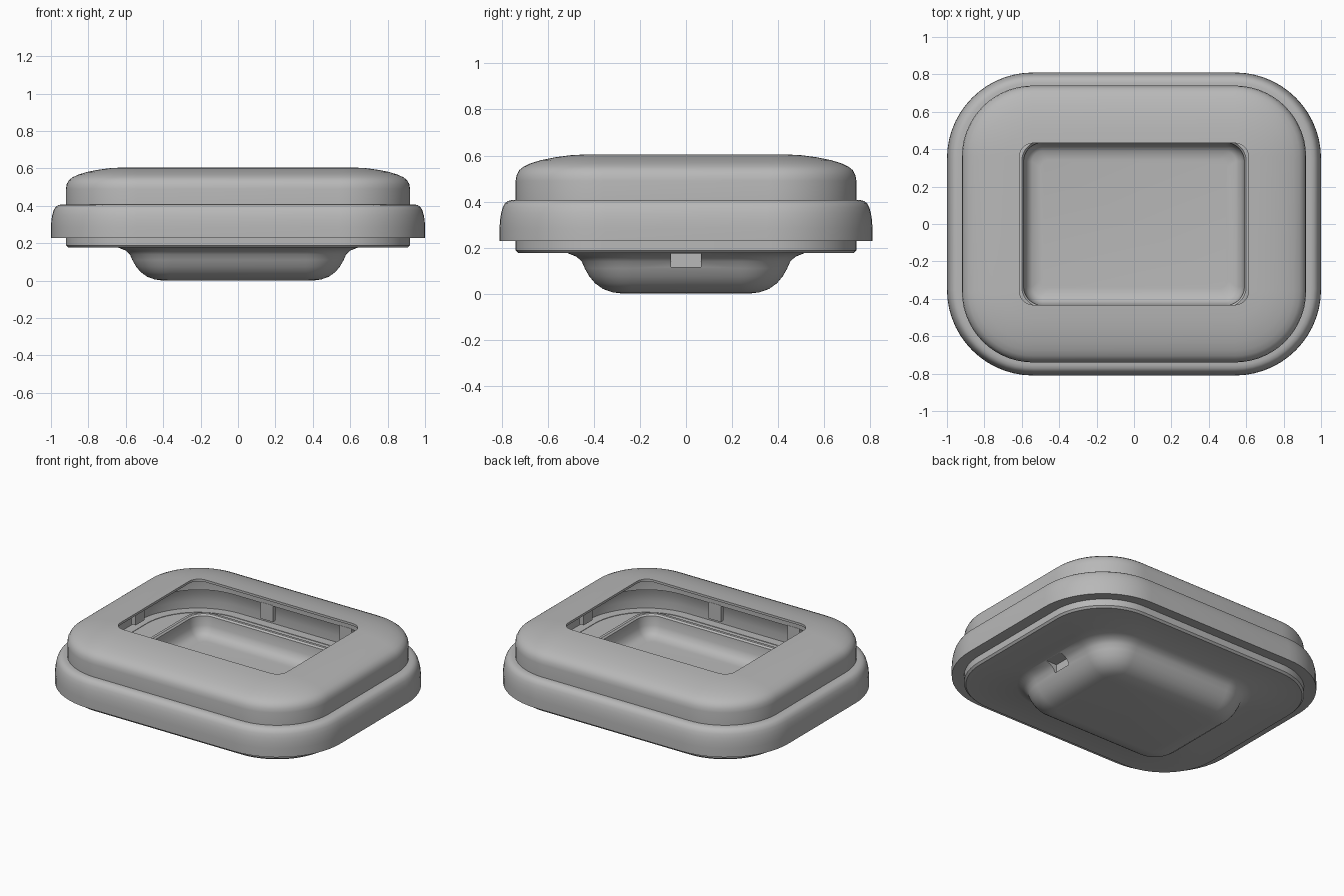
import bpy, bmesh
from math import cos, sin, pi, radians

if "Cube" in bpy.data.objects:
    bpy.data.objects.remove(bpy.data.objects["Cube"])

SEG = 14  # segments per rounded corner
grey = bpy.data.materials.new("dark_grey")
grey.diffuse_color = (.48, .48, .48, 1)
grey.use_nodes = True
grey.node_tree.nodes["Principled BSDF"].inputs["Base Color"].default_value = grey.diffuse_color


def ring(hx, hy, r, z):
    pts = []
    for k, (sx, sy) in enumerate([(1, 1), (-1, 1), (-1, -1), (1, -1)]):
        for i in range(SEG + 1):
            a = k * pi / 2 + i / SEG * pi / 2
            pts.append((sx * (hx - r) + r * cos(a), sy * (hy - r) + r * sin(a), z))
    return pts


def loft(name, rings, closed=False):
    """Skin rounded-rectangle rings; closed joins last to first, otherwise cap both ends."""
    bm = bmesh.new()
    loops = [[bm.verts.new(p) for p in ring(*r)] for r in rings]
    n = len(loops[0])
    pairs = list(zip(loops, loops[1:]))
    if closed:
        pairs.append((loops[-1], loops[0]))
    else:
        bm.faces.new(loops[0][::-1])
        bm.faces.new(loops[-1])
    for a, b in pairs:
        for i in range(n):
            j = (i + 1) % n
            bm.faces.new((a[i], a[j], b[j], b[i]))
    bmesh.ops.recalc_face_normals(bm, faces=bm.faces)
    me = bpy.data.meshes.new(name)
    bm.to_mesh(me)
    bm.free()
    ob = bpy.data.objects.new(name, me)
    me.materials.append(grey)
    bpy.context.collection.objects.link(ob)
    bpy.ops.object.select_all(action='DESELECT')
    ob.select_set(True)
    bpy.context.view_layer.objects.active = ob
    bpy.ops.object.shade_smooth_by_angle(angle=radians(40))
    return ob


def box(name, loc, size):
    bpy.ops.mesh.primitive_cube_add(size=1, location=loc)
    ob = bpy.context.object
    ob.name = name
    ob.scale = size
    ob.data.materials.append(grey)
    return ob


def offsets(hx, hy, r, steps, rmin=0.03):
    return [(hx - d, hy - d, max(r - d, rmin), z) for d, z in steps]


# Domed upper cover with a rectangular window, thin shell
cover_out = [(0, .40), (0, .49), (.004, .515), (.016, .537), (.035, .552),
             (.065, .566), (.11, .58), (.17, .592), (.235, .601), (.308, .605)]
cover_in = [(.308, .59), (.235, .584), (.17, .575), (.11, .563),
            (.06, .543), (.03, .515), (.022, .49), (.022, .40)]
loft("upper_cover", offsets(.92, .74, .38, cover_out + cover_in, .015), closed=True)

# Bulging belt around the middle, thin shell, softly rounded over the top
belt = [(.08, .232), (.03, .23), (0, .228), (0, .285), (.002, .32), (.007, .35),
        (.014, .375), (.024, .393), (.038, .403), (.055, .407), (.08, .407),
        (.08, .395), (.04, .388), (.022, .34), (.016, .29), (.016, .243), (.08, .245)]
loft("middle_belt", offsets(1.0, .81, .46, belt), closed=True)

# Base: rounded tub below, flat plate, raised tray rim inside, tray floor
tub = offsets(.58, .455, .22, [(.18, 0), (.135, .006), (.095, .02), (.06, .045),
                               (.035, .075), (.015, .11), (.002, .14),
                               (-.02, .16), (-.06, .176)], .05)
plate = offsets(.92, .74, .38, [(.012, .176), (0, .188), (0, .242)])
tray = offsets(.63, .475, .14, [(0, .242), (0, .37), (.012, .38), (.03, .38),
                                (.04, .37), (.045, .31), (.06, .275),
                                (.085, .255), (.13, .248)], .05)
base = loft("base_tub", tub + plate + tray)

for s in (-1, 1):
    # Notches in the short sides of the tub
    cutter = box("notch_cutter", (s * .64, 0, .145), (.17, .13, .06))
    cutter.hide_render = True
    cutter.hide_viewport = True
    cut = base.modifiers.new("notch", 'BOOLEAN')
    cut.object = cutter
    cut.operation = 'DIFFERENCE'
    # Snap tabs joining cover and belt
    for t in (-1, 1):
        box("snap_tab_long_side", (t * .29, s * .731, .35), (.09, .03, .11))
        box("snap_tab_short_side", (s * .911, t * .25, .35), (.03, .09, .11))
